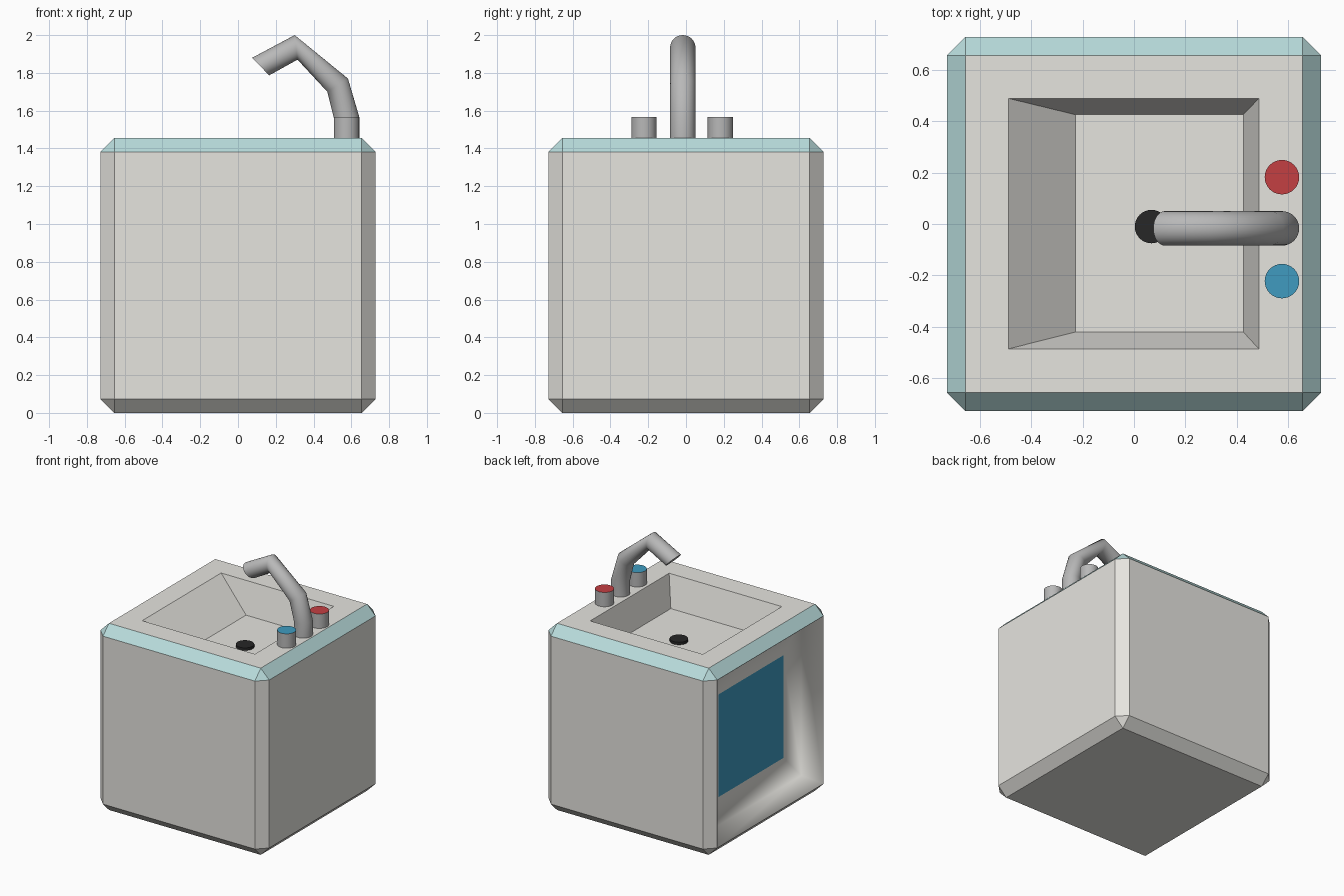
import bpy, bmesh, math
from mathutils import Vector

if "Cube" in bpy.data.objects:
    bpy.data.objects.remove(bpy.data.objects["Cube"])


def material(name, rgb):
    m = bpy.data.materials.new(name)
    m.diffuse_color = (*rgb, 1)
    m.use_nodes = True
    m.node_tree.nodes["Principled BSDF"].inputs["Base Color"].default_value = m.diffuse_color
    return m


STONE = material("stone", (0.79, 0.78, 0.74))
TEAL = material("teal_trim", (0.48, 0.71, 0.71))
STEEL = material("steel", (0.48, 0.48, 0.48))
BLACK = material("black", (0.02, 0.02, 0.02))
RED = material("red", (0.55, 0.05, 0.055))
BLUE = material("blue", (0.05, 0.33, 0.53))


def finish(name, bm, mats):
    bmesh.ops.recalc_face_normals(bm, faces=bm.faces[:])
    mesh = bpy.data.meshes.new(name)
    bm.to_mesh(mesh)
    bm.free()
    for m in mats:
        mesh.materials.append(m)
    obj = bpy.data.objects.new(name, mesh)
    bpy.context.collection.objects.link(obj)
    return obj


def smooth_sides(bm):
    """Smooth the quads, keep the round end caps flat with sharp rims."""
    for f in bm.faces:
        f.smooth = len(f.verts) == 4
        if not f.smooth:
            for e in f.edges:
                e.smooth = False


def facing(bm, direction):
    return max(bm.faces, key=lambda f: f.normal.dot(Vector(direction)) + f.calc_area() * 0.01)


def inset_to(face, place):
    """Inset a face and move its inner corners with place(co)."""
    ring = bmesh.ops.inset_individual(bm, faces=[face], thickness=0.002)["faces"]
    for v in face.verts:
        v.co = place(v.co)
    return ring


# Body: chamfered cube with teal top chamfers
H = 1.455
R = H / 2
bm = bmesh.new()
bmesh.ops.create_cube(bm, size=H)
bmesh.ops.translate(bm, verts=bm.verts[:], vec=(0, 0, R))
bmesh.ops.bevel(bm, geom=bm.edges[:], offset=0.073, segments=1, affect='EDGES')
bm.normal_update()
for f in bm.faces:
    if 0.2 < f.normal.z < 0.9:
        f.material_index = 1
top, left = facing(bm, (0, 0, 1)), facing(bm, (-1, 0, 0))


# Basin: rim opening, then sloped walls down to the floor
def corner(x0, x1, y0, y1, z):
    return lambda c: Vector((x1 if c.x > 0 else x0, y1 if c.y > 0 else y0, z))


inset_to(top, corner(-0.487, 0.485, -0.485, 0.488, H))
inset_to(top, corner(-0.228, 0.425, -0.42, 0.425, 1.22))


# Softly shaded recess in the left side, with a blue panel at its back
def square(x, half):
    return lambda c: Vector((x, math.copysign(half, c.y), R + math.copysign(half, c.z - R)))


recess = []
for x, half in ((-R, 0.652), (-0.56, 0.62), (-0.56, 0.4)):
    recess += inset_to(left, square(x, half))
for f in recess + [left]:
    f.smooth = True
left.material_index = 2
finish("basin_body", bm, [STONE, TEAL, BLUE])


# Round parts: tap knobs with coloured tops, drain
def cylinder(name, x, y, z0, z1, r, side, cap):
    bm = bmesh.new()
    bmesh.ops.create_cone(bm, cap_ends=True, segments=32, radius1=r, radius2=r, depth=z1 - z0)
    bmesh.ops.translate(bm, verts=bm.verts[:], vec=(x, y, (z0 + z1) / 2))
    bm.normal_update()
    for f in bm.faces:
        f.material_index = 1 if f.normal.z > 0.9 else 0
    smooth_sides(bm)
    finish(name, bm, [side, cap])


cylinder("cold_tap", 0.575, -0.222, 1.45, 1.567, 0.067, STEEL, BLUE)
cylinder("hot_tap", 0.575, 0.182, 1.45, 1.567, 0.067, STEEL, RED)
cylinder("drain", 0.068, -0.01, 1.21, 1.24, 0.065, BLACK, BLACK)

# Spout: round rings spanned between outer and inner outline points
outline = [((0.642, 1.45), (0.508, 1.45)), ((0.642, 1.567), (0.508, 1.56)),
           ((0.582, 1.77), (0.473, 1.70)), ((0.30, 2.0), (0.315, 1.87)),
           ((0.075, 1.88), (0.165, 1.787))]
N = 32
bm = bmesh.new()
rings = []
for (ox, oz), (ix, iz) in outline:
    mid = Vector(((ox + ix) / 2, -0.017, (oz + iz) / 2))
    half = Vector(((ox - ix) / 2, 0, (oz - iz) / 2))
    side = Vector((0, 0.067, 0))
    rings.append([bm.verts.new(mid + half * math.cos(a) + side * math.sin(a))
                  for a in (2 * math.pi * i / N for i in range(N))])
for a, b in zip(rings, rings[1:]):
    for i in range(N):
        j = (i + 1) % N
        bm.faces.new((a[i], a[j], b[j], b[i]))
bm.faces.new(rings[0])
bm.faces.new(rings[-1])
smooth_sides(bm)
finish("spout", bm, [STEEL])
